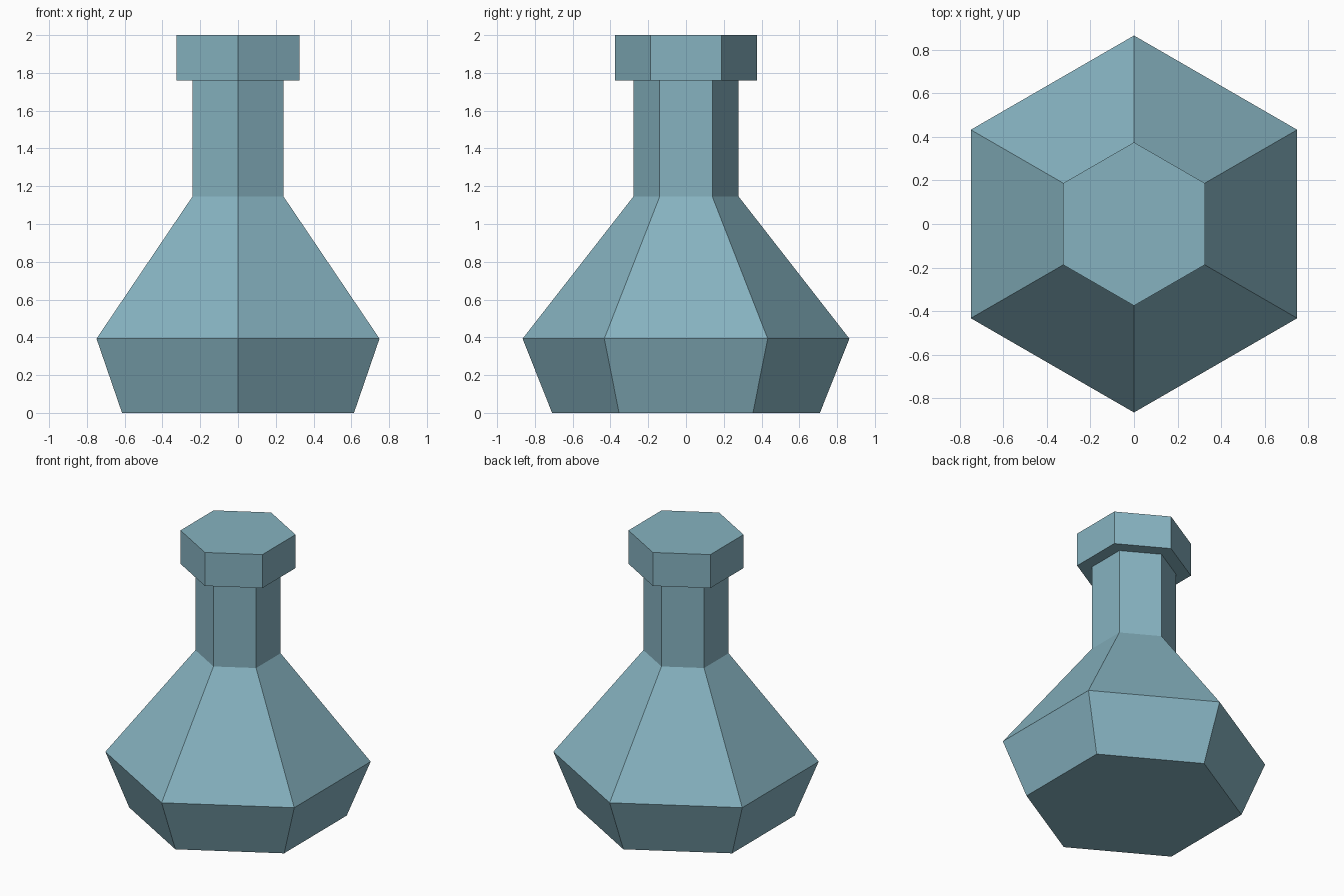
import bpy, bmesh
from math import cos, sin, pi

if "Cube" in bpy.data.objects:
    bpy.data.objects.remove(bpy.data.objects["Cube"])

SIDES = 6
# (corner radius, height) from foot to lip
PROFILE = [(0.709, 0.0), (0.865, 0.393), (0.278, 1.146),
           (0.278, 1.76), (0.375, 1.76), (0.375, 2.0)]

glass = bpy.data.materials.new("blue_glass")
glass.diffuse_color = (0.24, 0.45, 0.53, 1)
glass.use_nodes = True
glass.node_tree.nodes["Principled BSDF"].inputs["Base Color"].default_value = glass.diffuse_color


def hex_lathe(name, profile):
    bm = bmesh.new()
    rings = []
    for r, z in profile:
        # corners point along +y and -y
        rings.append([bm.verts.new((r * cos(a), r * sin(a), z))
                      for a in (pi / 2 + 2 * pi * i / SIDES for i in range(SIDES))])
    for low, high in zip(rings, rings[1:]):
        for i in range(SIDES):
            j = (i + 1) % SIDES
            bm.faces.new((low[i], low[j], high[j], high[i]))
    bm.faces.new(rings[0][::-1])
    bm.faces.new(rings[-1])
    bmesh.ops.recalc_face_normals(bm, faces=bm.faces[:])
    mesh = bpy.data.meshes.new(name)
    bm.to_mesh(mesh)
    bm.free()
    mesh.materials.append(glass)
    obj = bpy.data.objects.new(name, mesh)
    bpy.context.collection.objects.link(obj)
    return obj


# Flask: foot, belly, shoulder, neck and lip in one closed surface
hex_lathe("flask", PROFILE)
